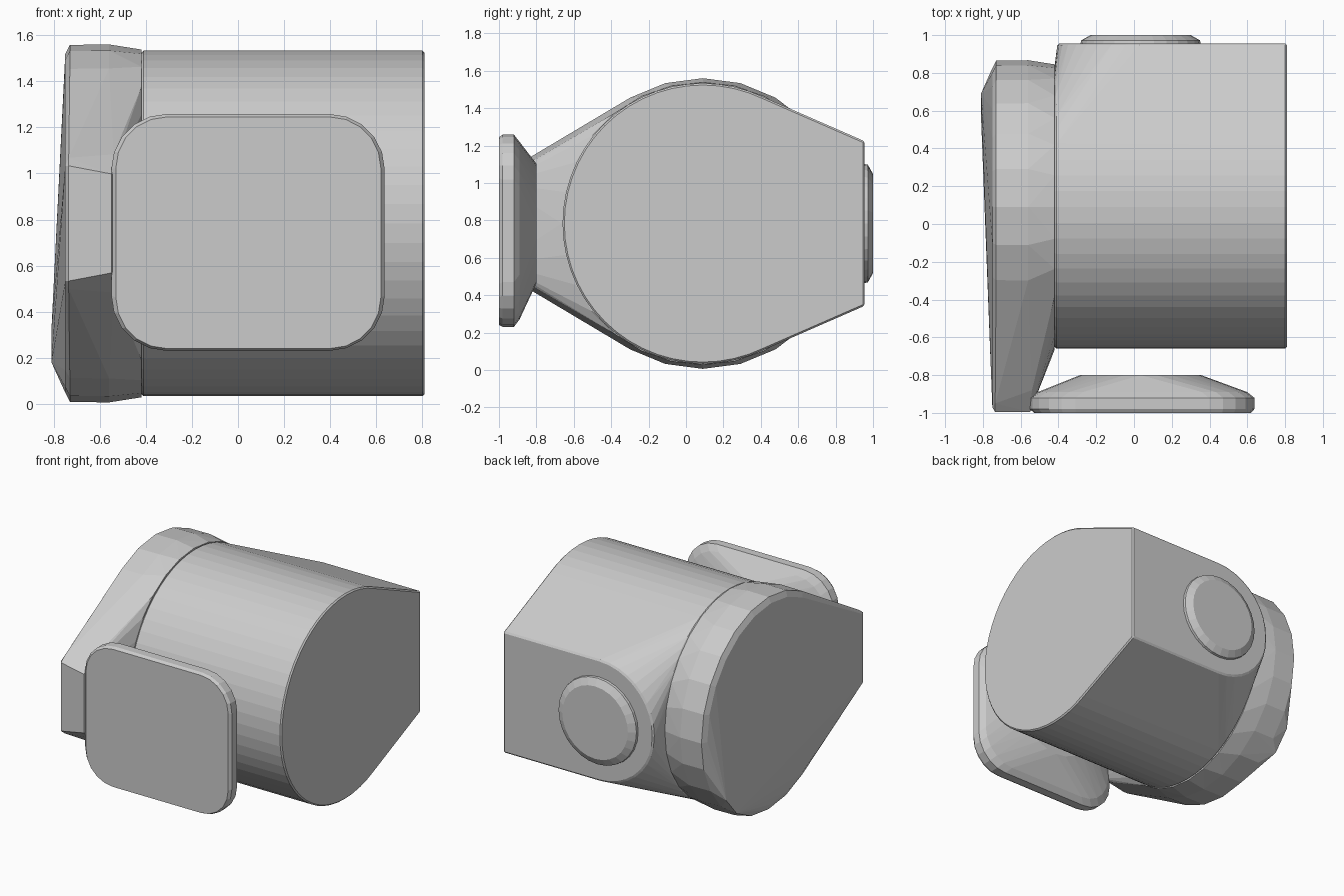
import bpy, bmesh
from math import cos, sin, pi

if "Cube" in bpy.data.objects:
    bpy.data.objects.remove(bpy.data.objects["Cube"])


def ring(axis, pos, a, b, r, n, start=0.0, sweep=2 * pi):
    """Points of an arc at `pos` on the given axis; a, b is its centre."""
    closed = sweep > 6.28
    pts = []
    for i in range(n if closed else n + 1):
        t = start + sweep * i / n
        u, v = a + r * cos(t), b + r * sin(t)
        pts.append((pos, u, v) if axis == 'X' else (u, pos, v))
    return pts


def rounded_rect(y, x0, x1, z0, z1, r):
    pts = []
    corners = [(x1 - r, z1 - r), (x0 + r, z1 - r), (x0 + r, z0 + r), (x1 - r, z0 + r)]
    for k, (x, z) in enumerate(corners):
        pts += ring('Y', y, x, z, r, 5, k * pi / 2, pi / 2)
    return pts


def hull(name, pts, bevel=0.0):
    bm = bmesh.new()
    for p in pts:
        bm.verts.new(p)
    bmesh.ops.convex_hull(bm, input=bm.verts[:])
    bmesh.ops.delete(bm, geom=[v for v in bm.verts if not v.link_faces], context='VERTS')
    bmesh.ops.dissolve_limit(bm, angle_limit=0.01, verts=bm.verts[:], edges=bm.edges[:])
    bmesh.ops.recalc_face_normals(bm, faces=bm.faces[:])
    me = bpy.data.meshes.new(name)
    bm.to_mesh(me)
    bm.free()
    ob = bpy.data.objects.new(name, me)
    bpy.context.collection.objects.link(ob)
    if bevel:
        m = ob.modifiers.new("edge", 'BEVEL')
        m.width = bevel
        m.segments = 1
        m.limit_method = 'ANGLE'
        m.angle_limit = 0.6
    return ob


CY, CZ = 0.09, 0.783   # axis of the drum
BX = 0.035             # axis of the rear button and front pad

# Drum body: round front, tapering to a flat back that is rounded at the left end
hull("body",
     ring('X', 0.81, CY, CZ, 0.75, 56)
     + [(0.81, 0.955, 1.223), (0.81, 0.955, 0.343)]
     + ring('X', -0.42, CY, CZ, 0.75, 56)
     + ring('Y', 0.955, BX, CZ, 0.44, 18, pi / 2, pi),
     bevel=0.01)

# Side cap: faceted disc drawn out to a narrow arm at the front
cap = (ring('X', -0.42, CY, CZ, 0.755, 28)
       + ring('X', -0.56, CY, CZ, 0.777, 24)
       + ring('X', -0.73, CY, CZ, 0.775, 24)
       + ring('X', -0.75, CY, CZ, 0.735, 24)
       + [(-0.81, 0.69, 0.32), (-0.81, 0.57, 0.18)])
for s in (-1, 1):
    cap += [(-0.75, -0.97, CZ + s * 0.25), (-0.735, -0.995, CZ + s * 0.25),
            (-0.55, -0.995, CZ + s * 0.215), (-0.54, -0.88, CZ + s * 0.30),
            (-0.735, -0.95, CZ + s * 0.285)]
hull("side_arm", cap)

# Front pad: rounded plate with a sloped back
hull("front_pad",
     rounded_rect(-1.0, -0.53, 0.62, 0.24, 1.245, 0.22)
     + rounded_rect(-0.98, -0.55, 0.637, 0.23, 1.258, 0.24)
     + rounded_rect(-0.92, -0.55, 0.637, 0.23, 1.258, 0.24)
     + rounded_rect(-0.89, -0.51, 0.60, 0.27, 1.22, 0.24)
     + ring('Y', -0.80, BX, CZ, 0.32, 24))

# Rear button
hull("rear_button",
     ring('Y', 0.94, BX, CZ, 0.32, 28)
     + ring('Y', 0.972, BX, CZ, 0.315, 28)
     + ring('Y', 1.0, BX, CZ, 0.265, 28))
